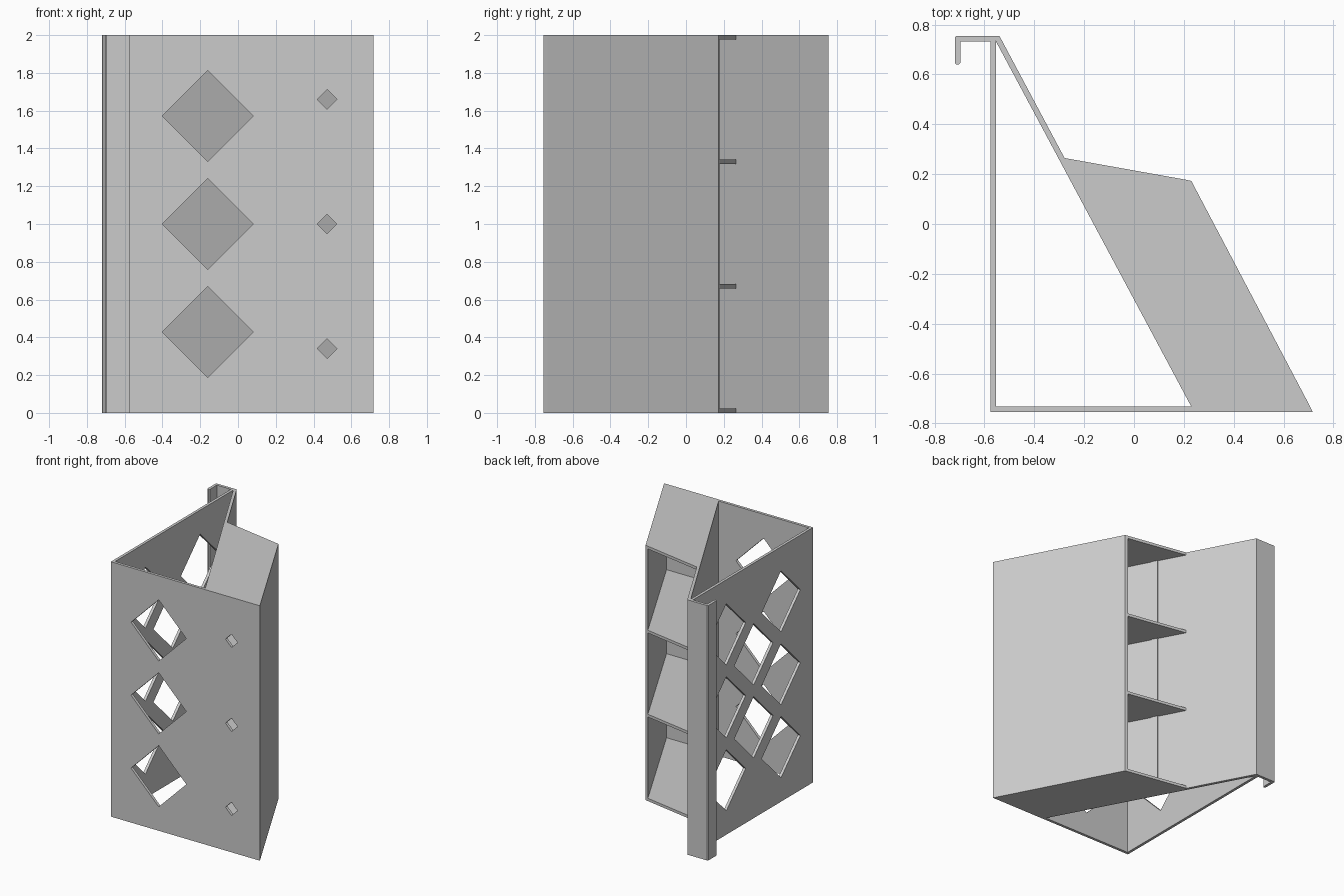
import bpy, bmesh
from mathutils import Vector

cube = bpy.data.objects.get("Cube")
if cube:
    bpy.data.objects.remove(cube, do_unlink=True)

HEIGHT = 2.0
T = 0.022            # sheet thickness
FRONT, BACK = -0.755, 0.755
LEFT_X = -0.575      # outer face of the upright side wall

grey = bpy.data.materials.new("light grey plastic")
grey.use_nodes = True
grey.diffuse_color = (0.6, 0.6, 0.6, 1)
grey.node_tree.nodes["Principled BSDF"].inputs["Base Color"].default_value = (0.6, 0.6, 0.6, 1)


def add_prism(bm, points, offset):
    """Extrude a closed outline of 3D points along an offset."""
    face = bm.faces.new([bm.verts.new(p) for p in points])
    new = bmesh.ops.extrude_face_region(bm, geom=[face])["geom"]
    verts = [g for g in new if isinstance(g, bmesh.types.BMVert)]
    bmesh.ops.translate(bm, verts=verts, vec=offset)


def finish(name, bm):
    bmesh.ops.recalc_face_normals(bm, faces=bm.faces)
    mesh = bpy.data.meshes.new(name)
    bm.to_mesh(mesh)
    bm.free()
    mesh.materials.append(grey)
    obj = bpy.data.objects.new(name, mesh)
    bpy.context.collection.objects.link(obj)
    return obj


def upright(name, outline, z=0.0, height=HEIGHT):
    bm = bmesh.new()
    add_prism(bm, [(x, y, z) for x, y in outline], (0, 0, height))
    return finish(name, bm)


def cut_diamonds(wall, along, through, holes):
    """Cut square holes standing on a corner; holes are (centre, half diagonal)."""
    bm = bmesh.new()
    up = Vector((0, 0, 1))
    for centre, half in holes:
        start = Vector(centre) - through * 0.1
        corners = [start + d * half for d in (along, up, -along, -up)]
        add_prism(bm, corners, through * 0.2)
    cutter = finish(wall.name + "_cutter", bm)
    cutter.hide_render = True
    mod = wall.modifiers.new("holes", "BOOLEAN")
    mod.operation = "DIFFERENCE"
    mod.solver = "EXACT"
    mod.object = cutter
    bpy.context.view_layer.objects.active = wall
    bpy.ops.object.modifier_apply(modifier=mod.name)
    bpy.data.objects.remove(cutter, do_unlink=True)


X, Y = Vector((1, 0, 0)), Vector((0, 1, 0))
LARGE, SMALL = 0.24, 0.052
PITCH = 0.572
rows = [1 + PITCH * i for i in (-1, 0, 1)]
half_rows = [1 - PITCH / 2, 1 + PITCH / 2]
bay = (HEIGHT - T) / 3

# Front wall with large holes and one small hole per bay
front_wall = upright("front_wall", [(LEFT_X, FRONT), (0.718, FRONT),
                                    (0.707, FRONT + T), (LEFT_X, FRONT + T)])
holes = [((-0.16, FRONT, z), LARGE) for z in rows]
holes += [((0.472, FRONT, T / 2 + bay * (i + 0.5)), SMALL) for i in range(3)]
cut_diamonds(front_wall, X, Y, holes)

# Upright side wall with a staggered lattice of holes
side_wall = upright("side_wall", [(LEFT_X, FRONT + T), (LEFT_X + T, FRONT + T),
                                  (LEFT_X + T, BACK - T), (LEFT_X, BACK - T)])
holes = [((LEFT_X, y, z), LARGE) for y in (-0.357, 0.321) for z in rows]
holes += [((LEFT_X, -0.018, z), LARGE) for z in half_rows]
cut_diamonds(side_wall, Y, X, holes)

# Sloping divider between the open side and the bays
upright("sloping_divider", [(0.23, FRONT + T), (0.2535, FRONT + T),
                            (-0.54, BACK), (-0.566, BACK)])

# Slim bead along the divider inside the bays
bead_a, bead_b = Vector((-0.174, 0.068)), Vector((-0.15, 0.023))
bead_out = Vector((0.006, 0.003))
upright("divider_bead", [bead_a - bead_out, bead_b - bead_out,
                         bead_b + bead_out, bead_a + bead_out])

# Outer sloping wall of the bays
upright("outer_wall", [(0.707, FRONT + T), (0.682, FRONT + T),
                       (0.206, 0.178), (0.23, 0.173)])

# Shelves separating the three bays
for i in range(4):
    upright(f"shelf_{i + 1}", [(-0.28, 0.265), (0.206, 0.178),
                               (0.682, FRONT + T), (0.2535, FRONT + T)], bay * i, T)

# Hook strip at the back with a softened tip
upright("hook", [(-0.555, BACK), (-0.712, BACK), (-0.719, BACK - 0.007),
                 (-0.719, 0.647), (-0.714, 0.641), (-0.703, 0.641),
                 (-0.697, 0.647), (-0.697, BACK - T), (-0.555, BACK - T)])
